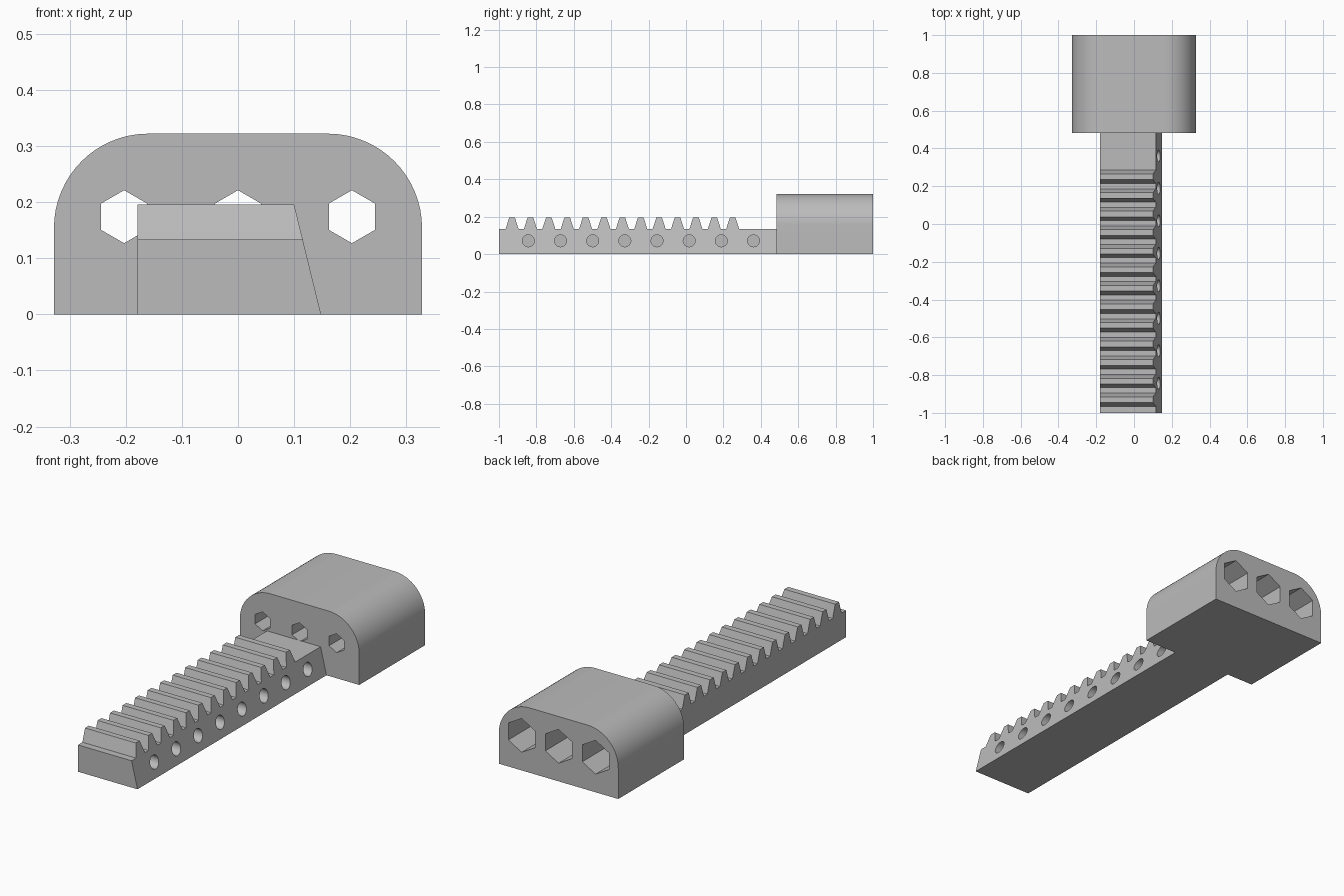
import bpy, bmesh, math
from mathutils import Matrix, Vector

cube = bpy.data.objects.get("Cube")
if cube:
    bpy.data.objects.remove(cube, do_unlink=True)

grey = bpy.data.materials.new("plain grey")
grey.use_nodes = True
GREY = (0.5, 0.5, 0.5, 1)
grey.diffuse_color = GREY
grey.node_tree.nodes["Principled BSDF"].inputs["Base Color"].default_value = GREY


def finish(name, bm):
    bmesh.ops.recalc_face_normals(bm, faces=bm.faces)
    mesh = bpy.data.meshes.new(name)
    bm.to_mesh(mesh)
    bm.free()
    mesh.materials.append(grey)
    obj = bpy.data.objects.new(name, mesh)
    bpy.context.collection.objects.link(obj)
    return obj


def prism(name, points, direction):
    """Extrude a closed outline along a direction."""
    bm = bmesh.new()
    face = bm.faces.new([bm.verts.new(p) for p in points])
    new = bmesh.ops.extrude_face_region(bm, geom=[face])["geom"]
    bmesh.ops.translate(bm, vec=direction,
                        verts=[v for v in new if isinstance(v, bmesh.types.BMVert)])
    return finish(name, bm)


def rods(name, centres, radius, depth, sides, turn):
    """Row of straight rods used as cutters."""
    bm = bmesh.new()
    for c in centres:
        bmesh.ops.create_cone(bm, cap_ends=True, segments=sides, radius1=radius,
                              radius2=radius, depth=depth,
                              matrix=Matrix.Translation(c) @ turn)
    obj = finish(name, bm)
    obj.hide_render = True
    return obj


def cut(obj, cutter):
    mod = obj.modifiers.new("holes", 'BOOLEAN')
    mod.operation = 'DIFFERENCE'
    mod.solver = 'EXACT'
    mod.object = cutter
    bpy.ops.object.select_all(action='DESELECT')
    bpy.context.view_layer.objects.active = obj
    obj.select_set(True)
    bpy.ops.object.modifier_apply(modifier=mod.name)
    bpy.data.objects.remove(cutter, do_unlink=True)


def smooth(obj):
    bpy.ops.object.select_all(action='DESELECT')
    bpy.context.view_layer.objects.active = obj
    obj.select_set(True)
    bpy.ops.object.shade_smooth_by_angle(angle=math.radians(25))


# End block with rounded upper corners
HALF, TOP, R, FRONT = 0.328, 0.322, 0.168, 0.483
outline = [(-HALF, FRONT, 0), (HALF, FRONT, 0)]
for side, start in ((1, 0), (-1, 90)):
    for i in range(17):
        a = math.radians(start + 90 * i / 16)
        outline.append((side * (HALF - R) + R * math.cos(a), FRONT,
                        TOP - R + R * math.sin(a)))
block = prism("end_block", outline, Vector((0, 1 - FRONT, 0)))

# Hexagonal holes: narrow at the front, wide sockets from the back
along_y = Matrix.Rotation(math.pi / 2, 4, 'X')
HOLE_X, HOLE_Z = (-0.203, 0, 0.203), 0.174
cut(block, rods("narrow_cutter", [(x, 0.7, HOLE_Z) for x in HOLE_X],
                0.0472, 1, 6, along_y))
cut(block, rods("socket_cutter", [(x, 0.85, HOLE_Z) for x in HOLE_X],
                0.084, 0.5, 6, along_y))
smooth(block)

# Toothed bar: side outline with thirteen teeth, one flank face sloped
ROOT, PITCH, LEFT = 0.133, 0.0983, -0.179
outline = [(LEFT, FRONT, 0), (LEFT, -1, 0), (LEFT, -1, ROOT)]
tooth = ((-0.035, ROOT), (-0.025, 0.165), (-0.015, 0.196),
         (0.015, 0.196), (0.025, 0.165), (0.035, ROOT))
for i in range(13):
    outline += [(LEFT, -0.93 + i * PITCH + y, z) for y, z in tooth]
outline.append((LEFT, FRONT, ROOT))
bar = prism("toothed_bar", outline, Vector((0.327, 0, 0)))
for v in bar.data.vertices:
    if v.co.x > 0:
        v.co.x -= 0.245 * v.co.z

# Round blind holes along the sloped side
along_x = Matrix.Rotation(math.pi / 2, 4, 'Y')
cut(bar, rods("round_cutter", [(0.13, -0.843 + 0.172 * i, 0.071) for i in range(8)],
              0.032, 0.2, 32, along_x))
smooth(bar)
